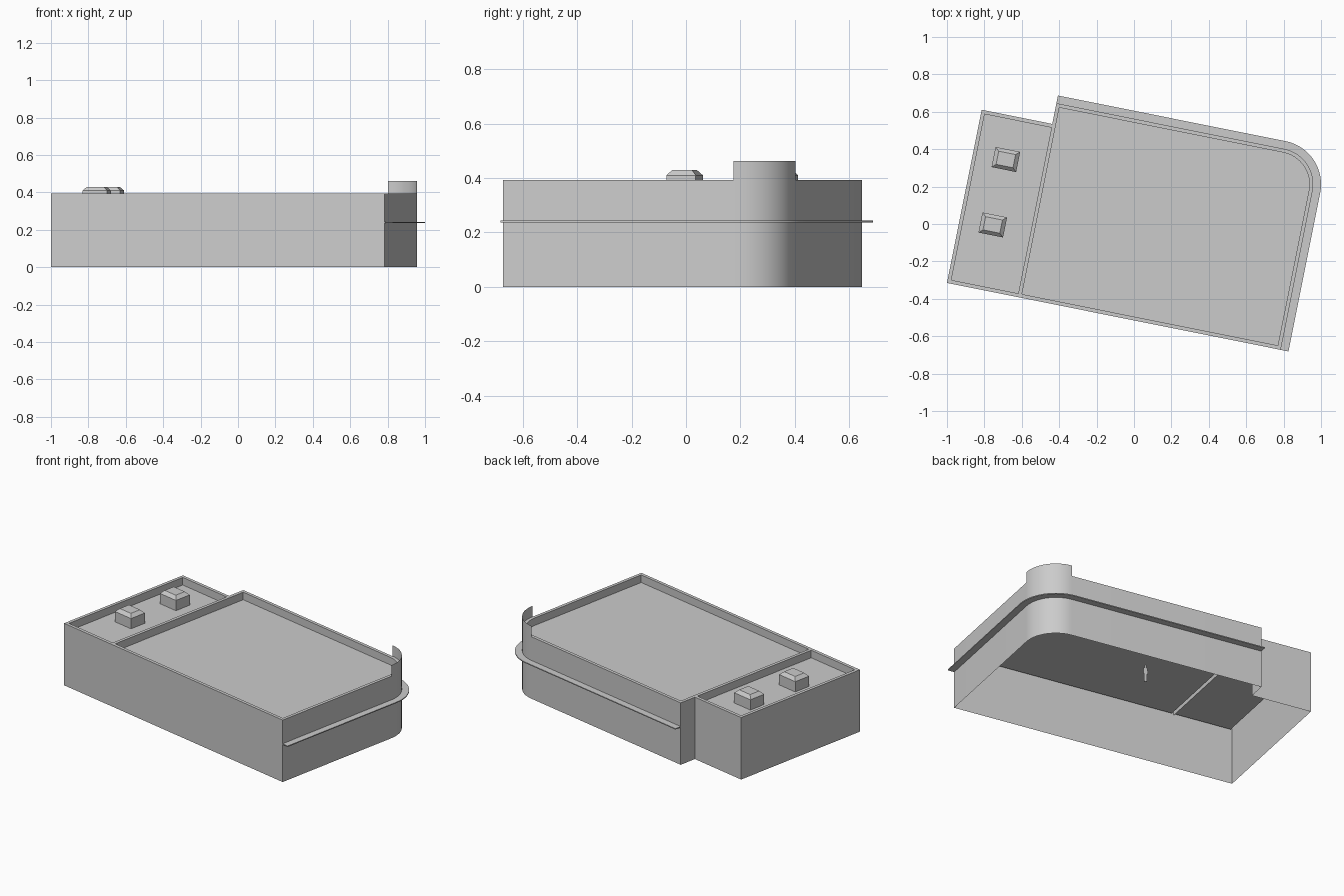
import bpy, bmesh, math
from mathutils import Matrix

cube = bpy.data.objects.get("Cube")
if cube:
    bpy.data.objects.remove(cube)

# One plain grey for everything
grey = bpy.data.materials.new("plain_grey")
grey.use_nodes = True
COLOUR = (0.6, 0.6, 0.6, 1)
grey.diffuse_color = COLOUR
grey.node_tree.nodes["Principled BSDF"].inputs["Base Color"].default_value = COLOUR

# Plan is drawn square from the front corner, then turned on the site
SITE = Matrix.Translation((-1, -0.315, 0)) @ Matrix.Rotation(math.radians(-11.34), 4, 'Z')
TOP, DECK, RIM = 0.393, 0.345, 0.02
SPLIT, WIDE, DEEP, WING_DEEP, RADIUS = 0.385, 1.82, 1.057, 0.944, 0.193


def finish(name, bm, outward=True):
    bmesh.ops.remove_doubles(bm, verts=bm.verts, dist=1e-5)
    if outward:
        bmesh.ops.recalc_face_normals(bm, faces=bm.faces)
    mesh = bpy.data.meshes.new(name)
    bm.to_mesh(mesh)
    bm.free()
    mesh.transform(SITE)
    mesh.materials.append(grey)
    ob = bpy.data.objects.new(name, mesh)
    bpy.context.collection.objects.link(ob)
    bpy.ops.object.select_all(action='DESELECT')
    bpy.context.view_layer.objects.active = ob
    ob.select_set(True)
    bpy.ops.object.shade_smooth_by_angle(angle=math.radians(30))
    return ob


def face(bm, *points):
    return bm.faces.new([bm.verts.new(p) for p in points])


def strip(bm, path_a, z_a, path_b, z_b):
    """Quads between two matching paths."""
    a = [(u, v, z_a) for u, v in path_a]
    b = [(u, v, z_b) for u, v in path_b]
    for i in range(len(a) - 1):
        face(bm, a[i], a[i + 1], b[i + 1], b[i])


def arc(offset=0.0, steps=16):
    """Rounded back corner, from the back wall round to the side wall."""
    r = RADIUS + offset
    angles = [math.pi / 2 * (1 - i / steps) for i in range(steps + 1)]
    return [(WIDE - RADIUS + r * math.cos(t), DEEP - RADIUS + r * math.sin(t)) for t in angles]


def shell(name, outer, inner, low_side):
    """Outer wall, parapet rim, inner parapet and sunken deck; open below."""
    bm = bmesh.new()
    strip(bm, outer, 0, outer, TOP)
    strip(bm, outer, TOP, inner, TOP)
    strip(bm, inner, TOP, inner, DECK)
    ends = [inner[-1], inner[0]]
    strip(bm, ends, TOP, ends, DECK)
    if low_side:
        sides = [outer[-1], outer[0]]
        strip(bm, sides, TOP, ends, TOP)
        strip(bm, sides, TOP, sides, DECK)
    face(bm, *[(u, v, DECK) for u, v in reversed(inner)])
    return finish(name, bm)


# Main hall with rounded corner
shell("main_hall",
      [(SPLIT, WING_DEEP), (SPLIT, DEEP)] + arc() + [(WIDE, 0), (SPLIT, 0)],
      [(SPLIT + RIM, WING_DEEP), (SPLIT + RIM, DEEP - RIM)] + arc(-RIM)
      + [(WIDE - RIM, RIM), (SPLIT + RIM, RIM)], True)

# Side wing
shell("side_wing",
      [(SPLIT, 0), (0, 0), (0, WING_DEEP), (SPLIT, WING_DEEP)],
      [(SPLIT, RIM), (RIM, RIM), (RIM, WING_DEEP - RIM), (SPLIT, WING_DEEP - RIM)], False)

# Raised sheet above the rounded corner
bm = bmesh.new()
strip(bm, arc(), 0.462, arc(), TOP)
for f in bm.faces:
    f.normal_update()
    mid = f.calc_center_median()
    if f.normal.x * (mid.x - WIDE + RADIUS) + f.normal.y * (mid.y - DEEP + RADIUS) < 0:
        f.normal_flip()
finish("corner_screen", bm, outward=False)

# Canopy ledge along the back and side
OUT, LOW, HIGH = 0.042, 0.237, 0.243
wall = [(SPLIT, DEEP)] + arc() + [(WIDE, 0)]
edge = [(SPLIT, DEEP + OUT)] + arc(OUT) + [(WIDE + OUT, 0)]
bm = bmesh.new()
strip(bm, wall, HIGH, edge, HIGH)
strip(bm, edge, HIGH, edge, LOW)
strip(bm, edge, LOW, wall, LOW)
strip(bm, wall, LOW, wall, HIGH)
for i in (0, -1):
    ends = [wall[i], edge[i]]
    strip(bm, ends, LOW, ends, HIGH)
finish("canopy_ledge", bm)

# Roof units with chamfered tops
for name, v in (("front_roof_unit", 0.352), ("back_roof_unit", 0.709)):
    bm = bmesh.new()
    rings = []
    for z, w, d in ((DECK, 0.134, 0.11), (0.41, 0.134, 0.11), (0.43, 0.092, 0.072)):
        rings.append([(0.179 + sx * w / 2, v + sy * d / 2, z)
                      for sx, sy in ((-1, -1), (1, -1), (1, 1), (-1, 1))])
    for low, high in zip(rings, rings[1:]):
        for i in range(4):
            j = (i + 1) % 4
            face(bm, low[i], low[j], high[j], high[i])
    face(bm, *rings[-1])
    face(bm, *rings[0][::-1])
    finish(name, bm)

# Small flat standing figure inside the hall
half = [(0.004, 0), (0.009, 0.0), (0.01, 0.05), (0.015, 0.055), (0.013, 0.088),
        (0.004, 0.092), (0.007, 0.1), (0.004, 0.11)]
bm = bmesh.new()
outline = half + [(-x, z) for x, z in reversed(half)]
f = face(bm, *[(1.0 + x, 0.79, z) for x, z in outline])
new = bmesh.ops.extrude_face_region(bm, geom=[f])["geom"]
bmesh.ops.translate(bm, vec=(0, 0.004, 0), verts=[g for g in new if isinstance(g, bmesh.types.BMVert)])
finish("scale_figure", bm)
